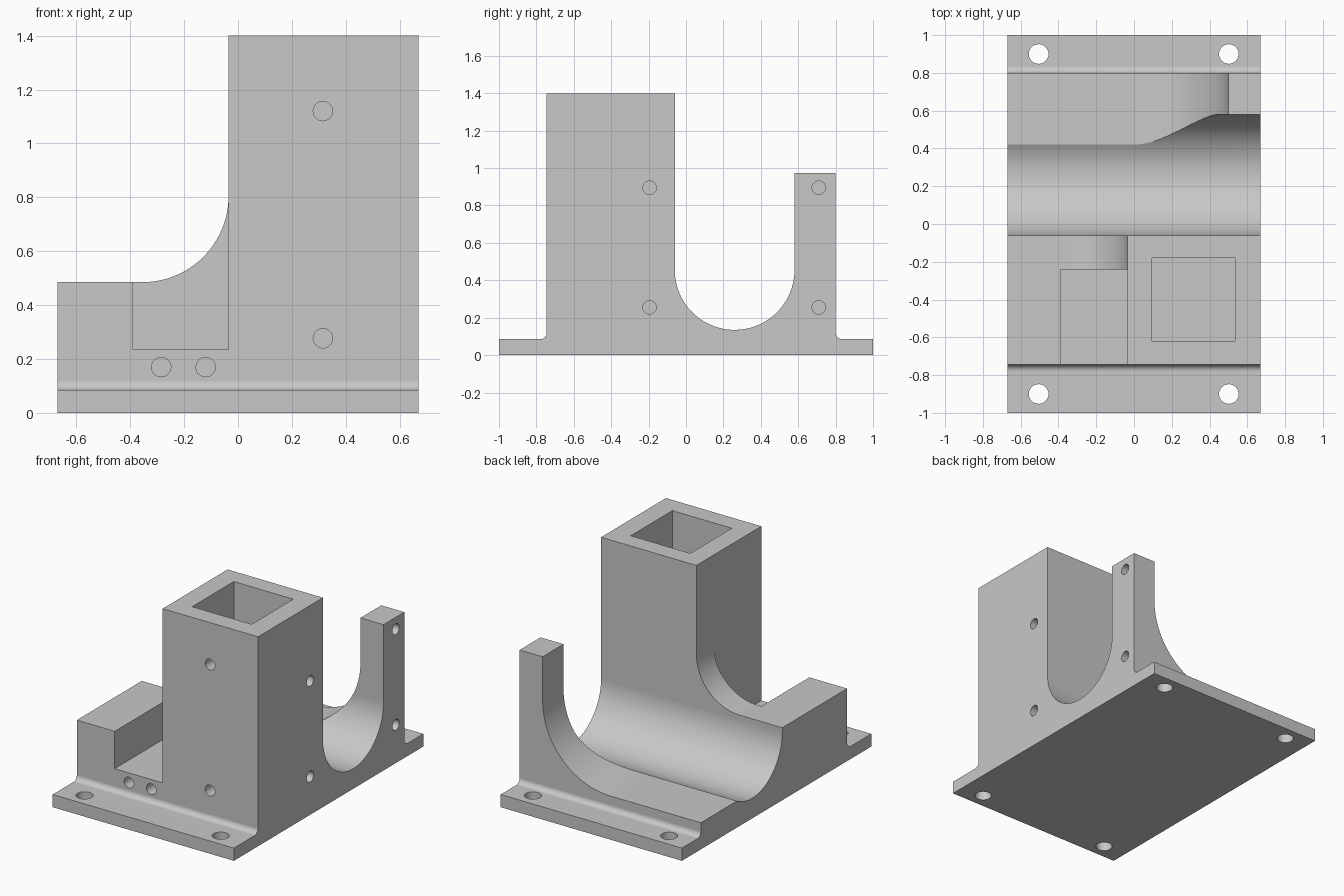
import bpy
import bmesh
from math import sin, cos, radians
from mathutils import Vector

if "Cube" in bpy.data.objects:
    bpy.data.objects.remove(bpy.data.objects["Cube"])

grey = bpy.data.materials.new("light grey")
grey.use_nodes = True
colour = (0.58, 0.58, 0.58, 1)
grey.diffuse_color = colour
grey.node_tree.nodes["Principled BSDF"].inputs["Base Color"].default_value = colour


def arc(u, v, r, start, end, steps):
    """Points of an arc, angles in degrees."""
    angles = [radians(start + (end - start) * i / steps) for i in range(steps + 1)]
    return [(u + r * cos(a), v + r * sin(a)) for a in angles]


def prism(name, axis, outline, low, high):
    """Extrude a 2D outline along the given axis from low to high."""
    place = {"x": lambda u, v, w: (w, u, v),
             "y": lambda u, v, w: (u, w, v),
             "z": lambda u, v, w: (u, v, w)}[axis]
    bm = bmesh.new()
    face = bm.faces.new([bm.verts.new(place(u, v, low)) for u, v in outline])
    grown = bmesh.ops.extrude_face_region(bm, geom=[face])["geom"]
    shift = Vector(place(0, 0, high - low))
    bmesh.ops.translate(bm, vec=shift,
                        verts=[g for g in grown if isinstance(g, bmesh.types.BMVert)])
    bmesh.ops.recalc_face_normals(bm, faces=bm.faces)
    mesh = bpy.data.meshes.new(name)
    bm.to_mesh(mesh)
    bm.free()
    mesh.materials.append(grey)
    obj = bpy.data.objects.new(name, mesh)
    bpy.context.collection.objects.link(obj)
    return obj


def rect(u0, u1, v0, v1):
    return [(u0, v0), (u1, v0), (u1, v1), (u0, v1)]


def cut(target, cutter):
    """Subtract the cutter and throw it away."""
    mod = target.modifiers.new("cut", "BOOLEAN")
    mod.operation = "DIFFERENCE"
    mod.solver = "EXACT"
    mod.object = cutter
    bpy.context.view_layer.objects.active = target
    bpy.ops.object.modifier_apply(modifier=mod.name)
    bpy.data.objects.remove(cutter)


def drill(axis, u, v, r, low, high):
    cut(bracket, prism("drill", axis, arc(u, v, r, 0, 348.75, 31), low, high))


W = 0.67          # half width
PLATE = 0.085     # flange thickness
FRONT, BACK = -0.745, 0.8

# Side profile: flanges, fillets, tower, round-bottomed channel and rear post
profile = [(-1, 0), (-1, PLATE)]
profile += arc(FRONT - 0.035, PLATE + 0.035, 0.035, -90, 0, 8)
profile += [(FRONT, 1.4), (-0.06, 1.4)]
profile += arc(0.26, 0.455, 0.32, 180, 360, 48)
profile += [(0.58, 0.975), (BACK, 0.975)]
profile += arc(BACK + 0.035, PLATE + 0.035, 0.035, 180, 270, 8)
profile += [(1, PLATE), (1, 0)]
bracket = prism("bracket", "x", profile, -W, W)

# Clear the space beside the tower, leaving a low shelf with a rounded gusset
shelf = [(-1, 2), (-1, 0.485)] + arc(-0.355, 0.805, 0.32, -90, 0, 24) + [(-0.035, 2)]
cut(bracket, prism("shelf_cutter", "y", shelf, -1.2, 0.26))

# Sweep the rear wall down from the post to a low ledge
sweep = [(-1, 2), (-1, 0.178)] + arc(0, 0.678, 0.5, -90, 0, 32) + [(0.5, 2)]
cut(bracket, prism("rear_cutter", "y", sweep, 0.26, 1.2))

# Notch in the shelf and square socket in the tower
cut(bracket, prism("notch_cutter", "z", rect(-0.39, -0.035, -1.2, -0.24), 0.235, 1.3))
cut(bracket, prism("socket_cutter", "z", rect(0.095, 0.535, -0.62, -0.18), 0.14, 2))

# Mounting holes in the flanges
for x in (-0.505, 0.502):
    for y in (-0.9, 0.9):
        drill("z", x, y, 0.052, -0.2, 0.3)

# Clamp holes into the socket, and the pair under the notch
for z in (0.277, 1.12):
    drill("y", 0.315, z, 0.036, -0.9, -0.55)
for x in (-0.285, -0.12):
    drill("y", x, 0.17, 0.036, -0.9, -0.55)

# Blind screw holes in the right side
for y in (-0.195, 0.71):
    for z in (0.255, 0.895):
        drill("x", y, z, 0.036, 0.56, 0.9)

# Smooth curved faces, crisp edges
bpy.ops.object.select_all(action="DESELECT")
bracket.select_set(True)
bpy.context.view_layer.objects.active = bracket
bpy.ops.object.shade_smooth_by_angle(angle=radians(25))
weighted = bracket.modifiers.new("even_normals", "WEIGHTED_NORMAL")
weighted.keep_sharp = True
